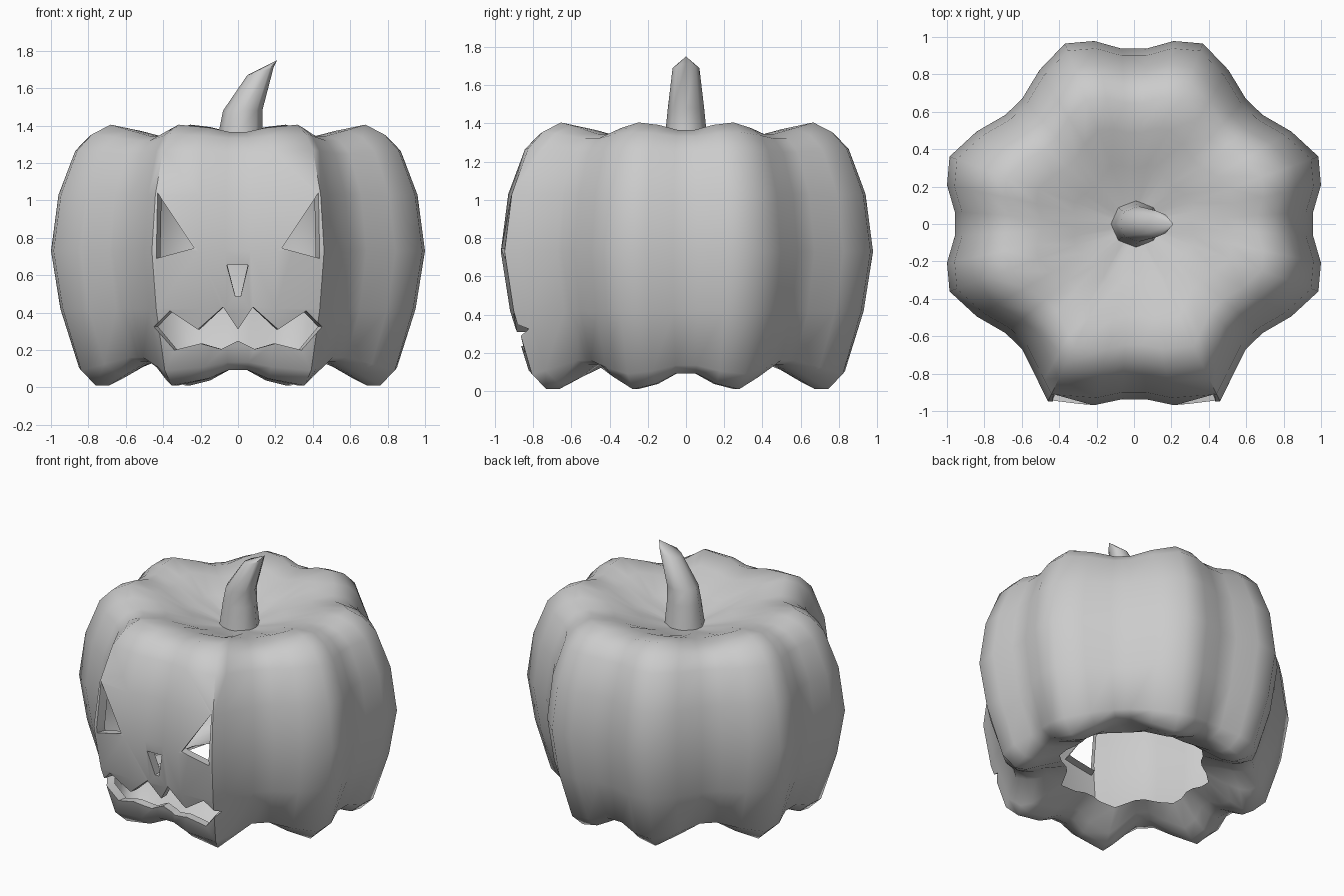
import bpy, bmesh
from math import radians, sin, cos

if "Cube" in bpy.data.objects:
    bpy.data.objects.remove(bpy.data.objects["Cube"])

BACK = -0.5  # depth of the carving cutters


def make_object(name, bm):
    bmesh.ops.recalc_face_normals(bm, faces=bm.faces[:])
    me = bpy.data.meshes.new(name)
    bm.to_mesh(me)
    bm.free()
    ob = bpy.data.objects.new(name, me)
    bpy.context.collection.objects.link(ob)
    return ob


def activate(ob):
    bpy.ops.object.select_all(action='DESELECT')
    ob.select_set(True)
    bpy.context.view_layer.objects.active = ob


def skin(bm, rings):
    """Bridge successive closed rings of vertices with quads."""
    for a, b in zip(rings, rings[1:]):
        for i in range(len(a)):
            j = (i + 1) % len(a)
            bm.faces.new((a[i], a[j], b[j], b[i]))


def cap(bm, ring, co):
    tip = bm.verts.new(co)
    for i in range(len(ring)):
        bm.faces.new((ring[i], ring[(i + 1) % len(ring)], tip))


# Ribbed outline: (degrees off each axis, radius); the front is a bit broader
side = [(4, .94), (12, 1.0), (20.5, 1.03), (31, .96), (41, .89)]
front = [(4, .94), (12, .99), (25.4, 1.05), (29.5, .995), (41, .89)]
outline = []
for axis in (0, 90, 180, 270):
    half = front if axis == 270 else side
    outline += [(axis - a, r) for a, r in reversed(half)]
    outline += [(axis + a, r) for a, r in half]

# Body rings: (radius factor, z on ridge, z in groove)
profile = [(.48, .16, .18), (.62, .05, .16), (.70, .01, .14), (.77, .01, .14),
           (.85, .09, .16), (.95, .42, .42), (1.0, .73, .73), (.96, 1.03, 1.03),
           (.87, 1.27, 1.25), (.79, 1.355, 1.32), (.69, 1.405, 1.345),
           (.52, 1.37, 1.33), (.32, 1.28, 1.28), (.12, 1.22, 1.22)]
bm = bmesh.new()
rings = []
for f, zr, zg in profile:
    ring = []
    for a, r in outline:
        t = min(1, max(0, (1.03 - r) / .14))
        ring.append(bm.verts.new((1.022 * f * r * cos(radians(a)),
                                  f * r * sin(radians(a)), zr + t * (zg - zr))))
    rings.append(ring)
skin(bm, rings)
cap(bm, rings[-1], (0, 0, 1.2))
cap(bm, rings[0], (0, 0, .17))
body = make_object("pumpkin_body", bm)

# Face cutters: eyes, nose, mouth
eye = [(.43, 1.04), (.235, .745), (.437, .69)]
nose = [(-.06, .655), (.055, .655), (.015, .49), (-.015, .49)]
upper = [(.45, .325), (.365, .41), (.215, .31), (.08, .43)]
lower = [(.34, .20), (.20, .235), (.09, .205)]
mouth = (upper + [(0, .31)] + [(-x, z) for x, z in reversed(upper)]
         + [(-x, z) for x, z in lower] + [(0, .25)] + lower[::-1])
bm = bmesh.new()
for poly in (eye, [(-x, z) for x, z in eye], nose, mouth):
    a = [bm.verts.new((x, -1.3, z)) for x, z in poly]
    b = [bm.verts.new((x, BACK, z)) for x, z in poly]
    bm.faces.new(a)
    bm.faces.new(b)
    skin(bm, [a, b])
cutter = make_object("face_cutter", bm)
cutter.hide_render = True
activate(body)
mod = body.modifiers.new("carve", 'BOOLEAN')
mod.operation = 'DIFFERENCE'
mod.solver = 'EXACT'
mod.object = cutter
bpy.ops.object.modifier_apply(modifier=mod.name)
bpy.data.objects.remove(cutter)

# Open the carved pockets and the bottom, leaving a thin shell
bm = bmesh.new()
bm.from_mesh(body.data)
gone = [v for v in bm.verts
        if (abs(v.co.y - BACK) < 1e-4 and abs(v.co.x) < .47 and .18 < v.co.z < 1.1)
        or (v.co.xy.length < .01 and v.co.z < .5)]
bmesh.ops.delete(bm, geom=gone, context='VERTS')

# Short inward rims around the carved openings
edges = [e for e in bm.edges if e.is_boundary
         and all(v.co.y < -.55 and v.co.z > .15 for v in e.verts)]
ext = bmesh.ops.extrude_edge_only(bm, edges=edges)
for v in ext['geom']:
    if isinstance(v, bmesh.types.BMVert):
        v.co.x *= .95
        v.co.y += .06
bm.to_mesh(body.data)
bm.free()

# Stem: leaning rings (x, z, half width x, half width y, tilt)
bm = bmesh.new()
rings = []
for x, z, rx, ry, tilt in [(.01, 1.17, .14, .13, 0), (.015, 1.38, .115, .105, 0),
                           (.025, 1.48, .105, .095, 0), (.12, 1.69, .07, .07, .02)]:
    rings.append([bm.verts.new((x + rx * cos(radians(a)), ry * sin(radians(a)),
                                z + tilt * cos(radians(a)))) for a in range(0, 360, 45)])
skin(bm, rings)
cap(bm, rings[-1], (.21, 0, 1.75))
stem = make_object("stem", bm)

for ob in (body, stem):
    activate(ob)
    bpy.ops.object.shade_smooth_by_angle(angle=radians(50))
